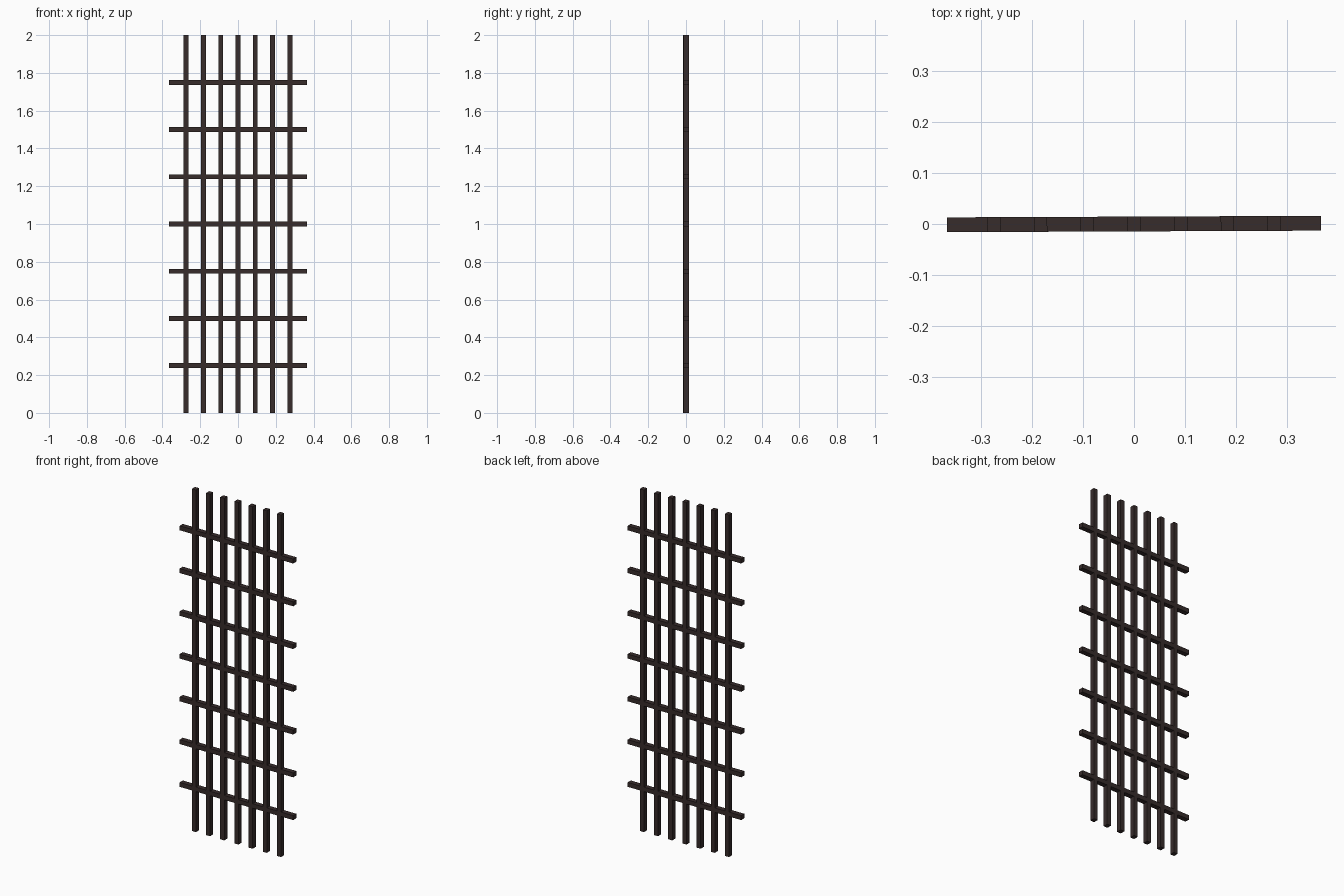
import bpy
from mathutils import Matrix

if "Cube" in bpy.data.objects:
    bpy.data.objects.remove(bpy.data.objects["Cube"])

# Dark iron colour
iron = bpy.data.materials.new("dark_iron")
iron.diffuse_color = (0.038, 0.025, 0.024, 1)
iron.use_nodes = True
iron.node_tree.nodes["Principled BSDF"].inputs["Base Color"].default_value = iron.diffuse_color

BAR_WIDTH, BAR_DEPTH = 0.026, 0.029
SPACING = 0.0915
TILT = Matrix.Rotation(0.0041, 4, 'Z')  # the grille is turned very slightly


def bar(name, center, size):
    bpy.ops.mesh.primitive_cube_add(size=1)
    ob = bpy.context.object
    ob.name = name
    ob.data.transform(TILT @ Matrix.Translation(center) @ Matrix.Diagonal((*size, 1)))
    ob.data.materials.append(iron)


# Seven full-height upright bars
for i in range(7):
    bar(f"upright_bar_{i + 1}", ((i - 3) * SPACING, 0, 1), (BAR_WIDTH, BAR_DEPTH, 2))

# Seven cross bars that overhang the outer uprights
for i in range(1, 8):
    bar(f"cross_bar_{i}", (0, 0, i * 0.25), (8 * SPACING, BAR_DEPTH, BAR_WIDTH))
